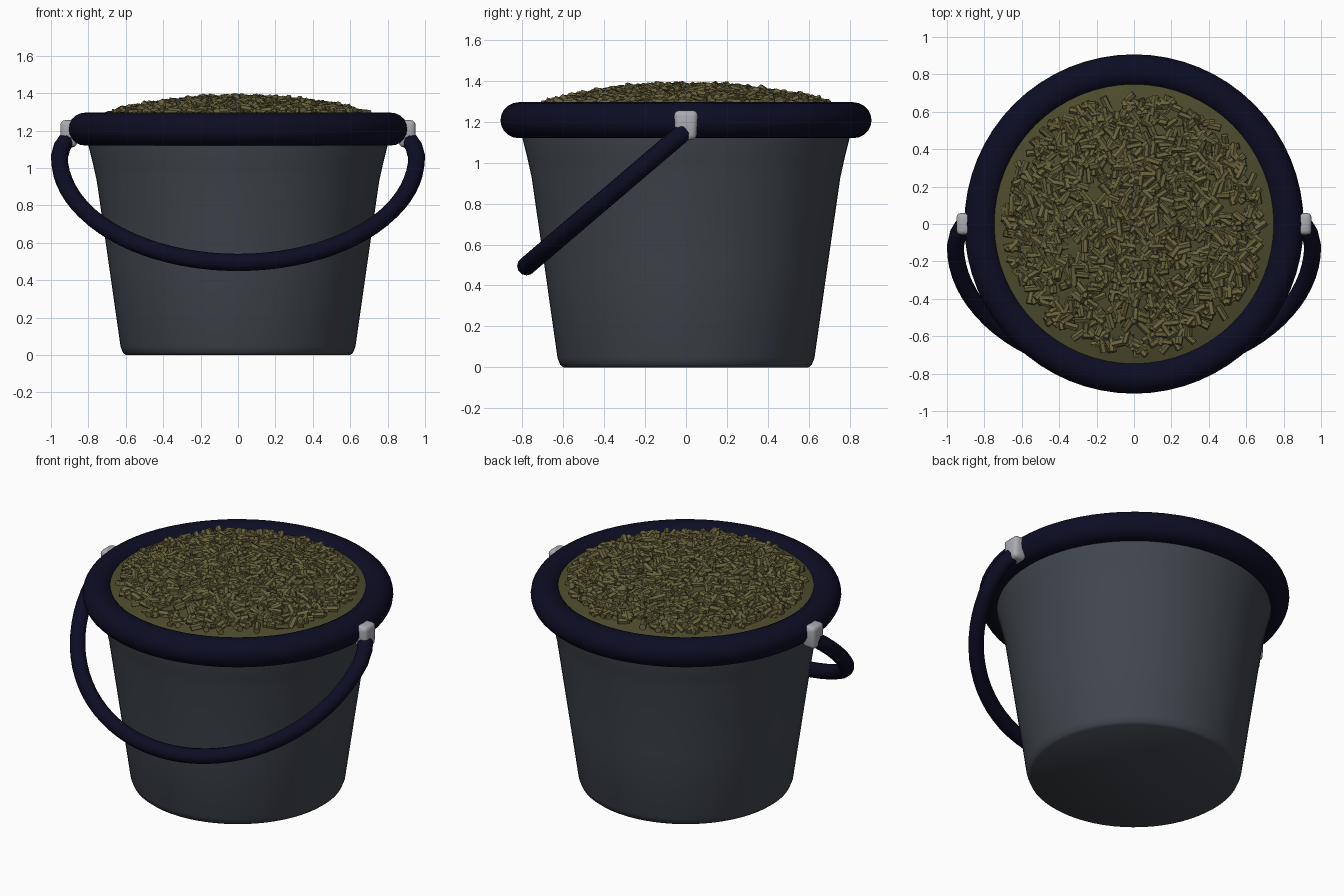
import bpy, bmesh, math, random
from mathutils import Vector, Matrix

random.seed(7)
cube = bpy.data.objects.get("Cube")
if cube:
    bpy.data.objects.remove(cube, do_unlink=True)


def material(name, rgb):
    m = bpy.data.materials.new(name)
    m.use_nodes = True
    m.diffuse_color = (*rgb, 1)
    m.node_tree.nodes["Principled BSDF"].inputs["Base Color"].default_value = (*rgb, 1)
    return m


GREY = material("slate grey", (0.052, 0.061, 0.075))
NAVY = material("dark navy", (0.004, 0.004, 0.018))
SILVER = material("light grey", (0.40, 0.41, 0.44))
FEED = material("olive feed", (0.075, 0.072, 0.026))
PELLET = material("straw olive", (0.14, 0.122, 0.046))


def finish(name, bm, mat, smooth=None):
    mesh = bpy.data.meshes.new(name)
    bm.to_mesh(mesh)
    bm.free()
    ob = bpy.data.objects.new(name, mesh)
    bpy.context.collection.objects.link(ob)
    mesh.materials.append(mat)
    if smooth:
        shade(ob, smooth)
    return ob


def shade(ob, degrees):
    bpy.ops.object.select_all(action="DESELECT")
    ob.select_set(True)
    bpy.context.view_layer.objects.active = ob
    bpy.ops.object.shade_smooth_by_angle(angle=math.radians(degrees))


def revolve(name, profile, mat, closed=False, steps=64, smooth=40):
    bm = bmesh.new()
    verts = [bm.verts.new((r, 0, z)) for r, z in profile]
    pairs = list(zip(verts, verts[1:])) + ([(verts[-1], verts[0])] if closed else [])
    edges = [bm.edges.new(p) for p in pairs]
    bmesh.ops.spin(bm, geom=verts + edges, axis=(0, 0, 1), cent=(0, 0, 0),
                   angle=math.tau, steps=steps)
    bmesh.ops.remove_doubles(bm, verts=bm.verts, dist=1e-4)
    bmesh.ops.recalc_face_normals(bm, faces=bm.faces)
    return finish(name, bm, mat, smooth)


# Bucket shell with a flat base and a flared top
revolve("bucket_body", [(0, 0), (0.6, 0), (0.615, 0.012), (0.628, 0.045), (0.69, 0.48),
                        (0.755, 0.93), (0.775, 1.02), (0.805, 1.14), (0.81, 1.2)], GREY)

# Thick rolled rim
rim = [(0.817 + 0.09 * math.cos(a), 1.208 + 0.088 * math.sin(a))
       for a in (math.tau * i / 20 for i in range(20))]
revolve("rolled_rim", rim, NAVY, closed=True)


# Heaped feed
def heap(r):
    return 1.262 + 0.102 * (1 - (r / 0.75) ** 2)


feed = revolve("feed_mound", [(r, heap(r)) for r in (0, 0.15, 0.3, 0.45, 0.6, 0.7, 0.765)], FEED)
if feed.data.polygons[0].normal.z < 0:
    feed.data.flip_normals()

# Loose pellets scattered over the mound
bm = bmesh.new()
for i in range(1150):
    r = 0.68 * math.sqrt(random.random())
    a = random.uniform(0, math.tau)
    place = Matrix.Translation((r * math.cos(a), r * math.sin(a),
                                heap(r) + random.uniform(-0.004, 0.012)))
    yaw = Matrix.Rotation(random.uniform(0, math.tau), 4, "Z")
    tilt = Matrix.Rotation(math.pi / 2 + random.gauss(0, 0.2), 4, "Y")
    roll = Matrix.Rotation(random.uniform(0, math.tau), 4, "Z")
    size = random.uniform(0.017, 0.021)
    bmesh.ops.create_cone(bm, cap_ends=True, segments=6, radius1=size, radius2=size,
                          depth=random.uniform(0.065, 0.085),
                          matrix=place @ yaw @ tilt @ roll)
finish("feed_pellets", bm, PELLET)

# Carrying handle: a half ellipse hanging forward, hooked in at both ends
points = [(0.915, 1.15), (0.94, 1.115)]
points += [(0.955 * math.cos(t), 1.06 - 0.565 * math.sin(t))
           for t in (math.pi * i / 40 for i in range(41))]
points += [(-0.94, 1.115), (-0.915, 1.15)]
curve = bpy.data.curves.new("handle", "CURVE")
curve.dimensions = "3D"
curve.bevel_depth = 0.046
curve.bevel_resolution = 4
curve.use_fill_caps = True
spline = curve.splines.new("POLY")
spline.points.add(len(points) - 1)
for p, (x, z) in zip(spline.points, points):
    p.co = (x, -0.78 * (1.16 - z) / 0.665, z, 1)
handle = bpy.data.objects.new("handle", curve)
bpy.context.collection.objects.link(handle)
curve.materials.append(NAVY)
bpy.ops.object.select_all(action="DESELECT")
handle.select_set(True)
bpy.context.view_layer.objects.active = handle
bpy.ops.object.convert(target="MESH")
shade(bpy.context.view_layer.objects.active, 50)

# Rounded handle mounts on both sides of the rim
for side, label in ((1, "left"), (-1, "right")):
    bm = bmesh.new()
    bmesh.ops.create_cube(bm, size=1, matrix=Matrix.Translation((side * 0.905, 0, 1.183))
                          @ Matrix.Diagonal((0.09, 0.12, 0.145, 1)))
    for v in bm.verts:
        if v.co.z < 1.18:
            v.co.y *= 0.85
    bmesh.ops.bevel(bm, geom=bm.edges[:], offset=0.026, segments=3, profile=0.5,
                    affect="EDGES")
    finish(label + "_handle_mount", bm, SILVER, 50)
